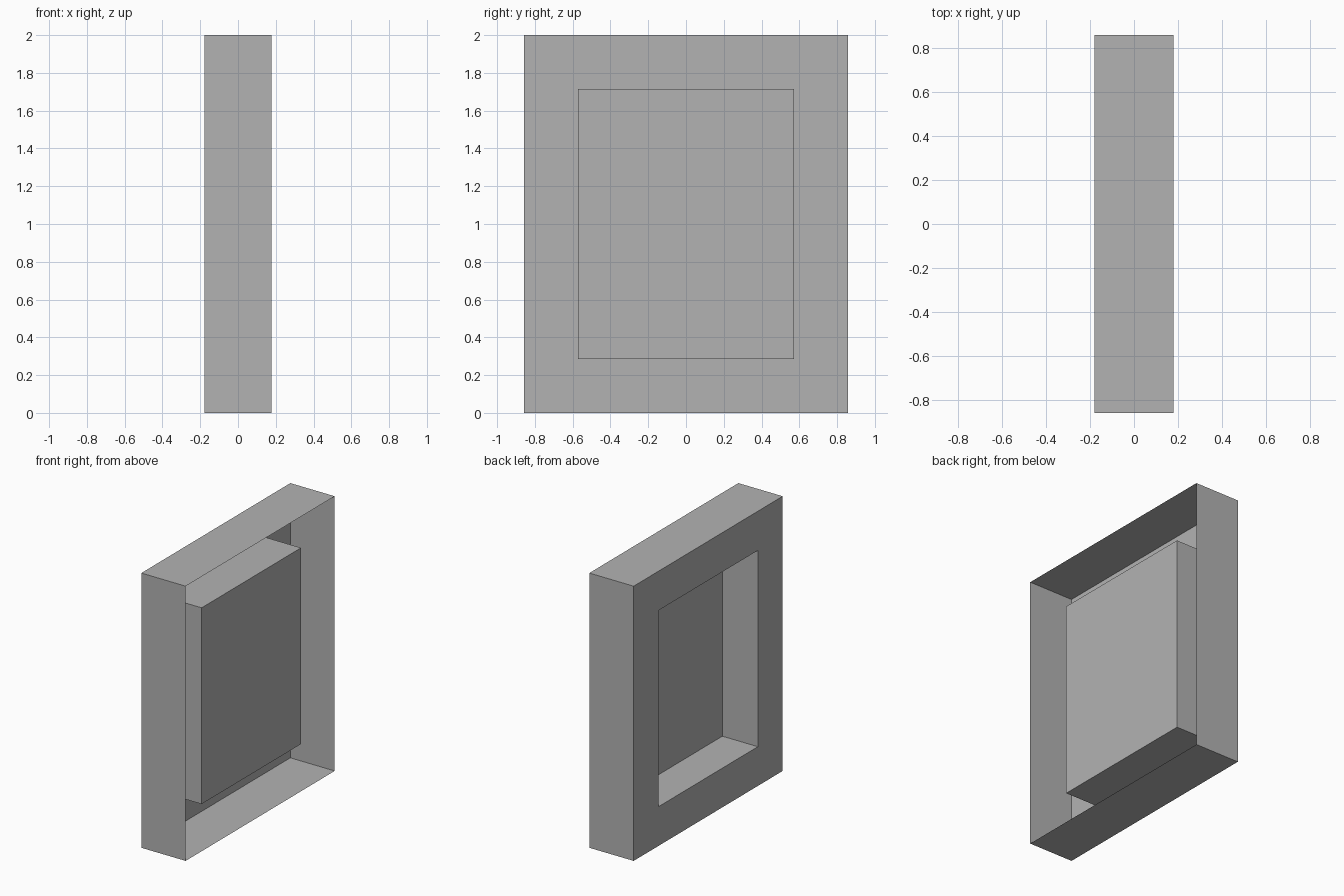
import bpy
import bmesh
from mathutils import Matrix, Vector

cube = bpy.data.objects.get("Cube")
if cube:
    bpy.data.objects.remove(cube, do_unlink=True)

UNIT = 2 / 14
SIZE = Vector((2.5, 12, 14)) * UNIT
BORDER = 2 * UNIT
DEPTH = 2 * UNIT

grey = bpy.data.materials.new("plain grey")
grey.use_nodes = True
colour = (0.45, 0.45, 0.45, 1)
grey.diffuse_color = colour
grey.node_tree.nodes["Principled BSDF"].inputs["Base Color"].default_value = colour

# Outer shell
bm = bmesh.new()
bmesh.ops.create_cube(bm, size=1, matrix=Matrix.Translation((0, 0, SIZE.z / 2)) @ Matrix.Diagonal(SIZE.to_4d()))

# Open side
open_side = [f for f in bm.faces if f.normal.x > 0.9]
bmesh.ops.delete(bm, geom=open_side, context="FACES_ONLY")

# Border and recessed panel, thin-walled
panel = next(f for f in bm.faces if f.normal.x < -0.9)
bmesh.ops.inset_region(bm, faces=[panel], thickness=BORDER, use_even_offset=True)
recess = bmesh.ops.extrude_face_region(bm, geom=[panel])["geom"]
bmesh.ops.delete(bm, geom=[panel] if panel.is_valid else [], context="FACES_ONLY")
bmesh.ops.translate(bm, verts=[v for v in recess if isinstance(v, bmesh.types.BMVert)], vec=(DEPTH, 0, 0))
bmesh.ops.recalc_face_normals(bm, faces=bm.faces[:])

# Keep the border facing outwards
border = min(bm.faces, key=lambda f: f.calc_center_median().x)
if border.normal.x > 0:
    bmesh.ops.reverse_faces(bm, faces=bm.faces[:])

mesh = bpy.data.meshes.new("recessed_frame")
bm.to_mesh(mesh)
bm.free()
mesh.materials.append(grey)
bpy.context.collection.objects.link(bpy.data.objects.new("recessed_frame", mesh))
